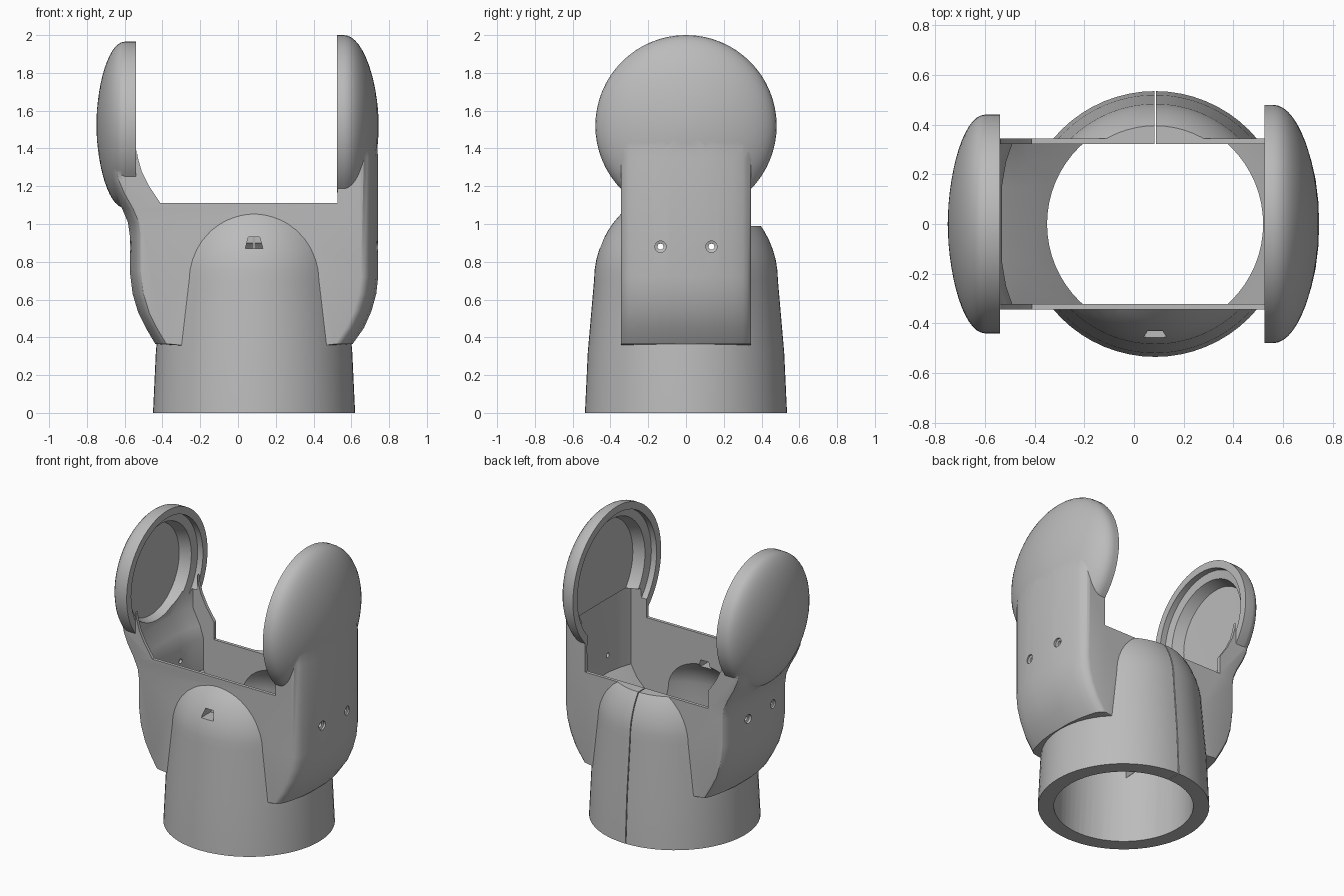
import bpy, bmesh, math
from mathutils import Matrix, Vector

cube = bpy.data.objects.get("Cube")
if cube:
    bpy.data.objects.remove(cube, do_unlink=True)

grey = bpy.data.materials.new("matte grey")
grey.use_nodes = True
colour = (0.5, 0.5, 0.5, 1)
grey.diffuse_color = colour
grey.node_tree.nodes["Principled BSDF"].inputs["Base Color"].default_value = colour

CX = 0.085  # axis of the round base


def finish(name, bm):
    bmesh.ops.remove_doubles(bm, verts=bm.verts, dist=0.0005)
    bmesh.ops.recalc_face_normals(bm, faces=bm.faces)
    mesh = bpy.data.meshes.new(name)
    bm.to_mesh(mesh)
    bm.free()
    mesh.materials.append(grey)
    obj = bpy.data.objects.new(name, mesh)
    bpy.context.collection.objects.link(obj)
    return obj


def revolve(name, profile, centre, axis="Z", steps=64):
    """Spin (radius, height) points about an axis through centre."""
    bm = bmesh.new()
    verts = [bm.verts.new((r, 0, h)) for r, h in profile]
    edges = [bm.edges.new(pair) for pair in zip(verts, verts[1:])]
    bmesh.ops.spin(bm, geom=verts + edges, cent=(0, 0, 0), axis=(0, 0, 1),
                   angle=math.tau, steps=steps, use_duplicate=False)
    if axis == "X":
        bm.transform(Matrix.Rotation(math.pi / 2, 4, "Y"))
    bm.transform(Matrix.Translation(Vector(centre)))
    return finish(name, bm)


def loft(name, outlines):
    """Join matching closed (x, z) outlines, given as (y, points)."""
    bm = bmesh.new()
    rings = [[bm.verts.new((x, y, z)) for x, z in pts] for y, pts in outlines]
    for a, b in zip(rings, rings[1:]):
        for i in range(len(a)):
            j = (i + 1) % len(a)
            bm.faces.new((a[i], a[j], b[j], b[i]))
    bm.faces.new(rings[0])
    bm.faces.new(rings[-1])
    return finish(name, bm)


def rounded_loft(name, outline, rounding):
    """Loft across y, mirrored; rounding holds (y, left inset, right inset)."""
    half = [(y, outline(a, b)) for y, a, b in rounding]
    return loft(name, [(-y, pts) for y, pts in half] + half[::-1])


def box(name, x, y, z):
    outline = [(x[0], z[0]), (x[1], z[0]), (x[1], z[1]), (x[0], z[1])]
    return loft(name, [(y[0], outline), (y[1], outline)])


def dome(radius, start, depth, power=1.0, steps=14):
    """Rounded cap from full radius to its pole."""
    angles = [math.pi / 2 * i / steps for i in range(steps + 1)]
    return [(radius * max(0, math.cos(a)) ** power, start + depth * math.sin(a))
            for a in angles]


def combine(target, other, operation):
    mod = target.modifiers.new("join", "BOOLEAN")
    mod.operation, mod.solver, mod.object = operation, "EXACT", other
    bpy.context.view_layer.update()
    mesh = bpy.data.meshes.new_from_object(
        target.evaluated_get(bpy.context.evaluated_depsgraph_get()))
    target.modifiers.clear()
    target.data = mesh
    bpy.data.objects.remove(other, do_unlink=True)


# Round base with a domed top
body = revolve("forked_housing",
               [(0, 0), (0.535, 0), (0.52, 0.32)] + dome(0.487, 0.7, 0.5),
               (CX, 0, 0))

# Slab with bowed ends: outer edges first, then the inner edge of the fork
left_edge = [(-0.44, 0.365), (-0.49, 0.45), (-0.53, 0.53), (-0.56, 0.63),
             (-0.575, 0.75), (-0.575, 0.94), (-0.585, 1.01), (-0.615, 1.08),
             (-0.66, 1.16), (-0.69, 1.23), (-0.7, 1.28), (-0.66, 1.43)]
fork_edge = [(-0.57, 1.44), (-0.541, 1.42), (-0.53, 1.35), (-0.51, 1.28),
             (-0.47, 1.2), (-0.41, 1.11), (0.526, 1.11), (0.526, 1.5)]
right_edge = [(0.7, 1.5), (0.735, 1.45), (0.745, 1.35), (0.745, 0.72),
              (0.735, 0.63), (0.71, 0.54), (0.67, 0.45), (0.61, 0.365)]


def slab_outline(left, right):
    return ([(x + left, z) for x, z in left_edge] + fork_edge
            + [(x - right, z) for x, z in right_edge]
            + [(0.4, 0.35), (-0.23, 0.35)])


rounding = [(0.345, 0.075, 0.095), (0.34, 0.06, 0.078), (0.325, 0.048, 0.06),
            (0.3, 0.038, 0.045), (0.25, 0.025, 0.03), (0.18, 0.012, 0.014),
            (0.09, 0.002, 0.003)]
combine(body, rounded_loft("slab", slab_outline, rounding), "UNION")

# Domed round ears
ears = [(1, 1.52, 0.48, 0.525, 0.56, 0.185), (-1, 1.525, 0.44, 0.54, 0.60, 0.15)]
for side, z, r, rim, start, depth in ears:
    profile = [(0, rim), (r, rim)] + dome(r, start, depth, 1.1)
    combine(body, revolve("ear", [(a, side * h) for a, h in profile],
                          (0, 0, z), "X"), "UNION")

# Hollow bore with a domed end
combine(body, revolve("bore", [(0, -0.1), (0.435, -0.1), (0.435, 0.6)]
                      + dome(0.425, 0.68, 0.34), (CX, 0, 0)), "DIFFERENCE")


# Funnel-shaped pocket between the fork arms
def pocket_outline(left, right):
    left_wall = [(-0.54, 0.76), (-0.54, 0.98), (-0.565, 1.06), (-0.62, 1.17),
                 (-0.62, 1.3)]
    right_wall = [(0.7, 1.3), (0.7, 0.76)]
    return ([(-0.2, 0.45), (-0.43, 0.68)]
            + [(x + left, z) for x, z in left_wall]
            + [(-0.539, 1.3), (-0.539, 1.55), (0.5, 1.55), (0.5, 1.3)]
            + [(x - right, z) for x, z in right_wall]
            + [(0.6, 0.68), (0.37, 0.45)])


pocket_rounding = [(0.323, 0.05, 0.055), (0.25, 0.025, 0.03), (0.15, 0.008, 0.01)]
combine(body, rounded_loft("pocket", pocket_outline, pocket_rounding), "DIFFERENCE")

# Stepped recess in each ear
for side, z, r, rim, start, depth in ears:
    steps = [(0, rim - 0.002), (r - 0.05, rim - 0.002), (r - 0.05, rim + 0.04),
             (r - 0.105, rim + 0.05), (r - 0.13, rim + 0.125), (0, rim + 0.13)]
    combine(body, revolve("recess", [(a, side * h) for a, h in steps],
                          (0, 0, z), "X"), "DIFFERENCE")

# Lower back rim, back slit and front slot
combine(body, box("back_step", (-0.41, 0.5255), (0.2, 0.7), (0.99, 1.3)), "DIFFERENCE")
combine(body, box("slit", (CX - 0.003, CX + 0.003), (0.3, 0.7), (-0.1, 1.2)), "DIFFERENCE")
slot = [(CX - 0.047, 0.87), (CX + 0.047, 0.87), (CX + 0.03, 0.93), (CX - 0.03, 0.93)]
combine(body, loft("slot", [(-0.7, slot), (-0.3, slot)]), "DIFFERENCE")

# Countersunk screw holes in both arms
for side, face in ((1, 0.74), (-1, 0.57)):
    for y in (-0.135, 0.135):
        hole = [(0, face - 0.12), (0.016, face - 0.12), (0.016, face - 0.02),
                (0.03, face - 0.015), (0.03, face + 0.02), (0, face + 0.02)]
        combine(body, revolve("hole", [(a, side * h) for a, h in hole],
                              (0, y, 0.88), "X", 20), "DIFFERENCE")

bpy.ops.object.select_all(action="DESELECT")
body.select_set(True)
bpy.context.view_layer.objects.active = body
bpy.ops.object.shade_smooth_by_angle(angle=math.radians(32))
